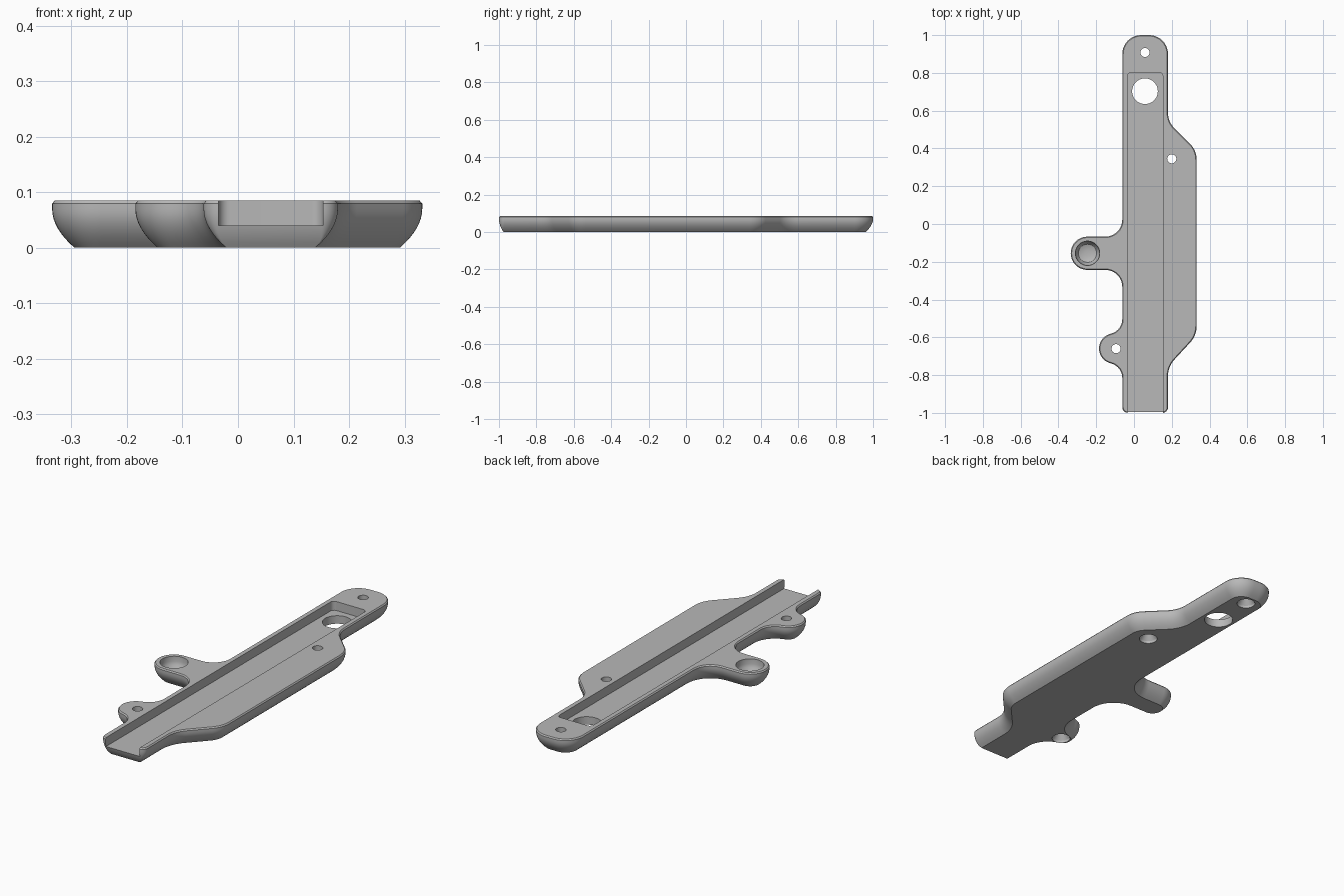
import bpy
import bmesh
from math import pi, sin, cos, tan
from mathutils import Vector

if "Cube" in bpy.data.objects:
    bpy.data.objects.remove(bpy.data.objects["Cube"])

TOP = 0.085
grey = bpy.data.materials.new("plain_grey")
grey.use_nodes = True
grey.diffuse_color = (0.48, 0.48, 0.48, 1)
grey.node_tree.nodes["Principled BSDF"].inputs["Base Color"].default_value = (0.48, 0.48, 0.48, 1)


def outline(corners, inset=0.0, front_scale=1.0, steps=10):
    """Counter-clockwise polygon moved inward, with every corner filleted."""
    n = len(corners)
    pts = [Vector(c[:2]) for c in corners]
    dirs = [(pts[(i + 1) % n] - pts[i]).normalized() for i in range(n)]
    loop = []
    for i in range(n):
        d0, d1 = dirs[i - 1], dirs[i]
        n0, n1 = Vector((-d0.y, d0.x)), Vector((-d1.y, d1.x))
        # the front edge may be moved by a smaller amount
        a = inset * (front_scale if d0.x > 0.99 and pts[i].y < -0.9 else 1)
        b = inset * (front_scale if d1.x > 0.99 and pts[i].y < -0.9 else 1)
        det = n0.x * n1.y - n0.y * n1.x
        p = pts[i] + Vector(((a * n1.y - b * n0.y) / det, (b * n0.x - a * n1.x) / det))
        turn = d0.angle_signed(d1) * -1
        side = 1 if turn > 0 else -1
        r = max(corners[i][2] - side * inset, 0.003)
        start = p - d0 * r * tan(abs(turn) / 2)
        centre = start + n0 * r * side
        for k in range(steps + 1):
            t = turn * k / steps
            v = start - centre
            loop.append(centre + Vector((v.x * cos(t) - v.y * sin(t), v.x * sin(t) + v.y * cos(t))))
    return loop


def loft(name, rings):
    """Closed solid through stacked rings of (points, z)."""
    bm = bmesh.new()
    rows = [[bm.verts.new((p.x, p.y, z)) for p in pts] for pts, z in rings]
    for lo, hi in zip(rows, rows[1:]):
        for i in range(len(lo)):
            j = (i + 1) % len(lo)
            bm.faces.new((lo[i], lo[j], hi[j], hi[i]))
    bm.faces.new(rows[0][::-1])
    bm.faces.new(rows[-1])
    bmesh.ops.recalc_face_normals(bm, faces=bm.faces)
    mesh = bpy.data.meshes.new(name)
    bm.to_mesh(mesh)
    bm.free()
    mesh.materials.append(grey)
    obj = bpy.data.objects.new(name, mesh)
    bpy.context.collection.objects.link(obj)
    return obj


def turned(name, x, y, profile, sides=48):
    """Round cutter from (radius, z) pairs."""
    return loft(name, [([Vector((x + r * cos(2 * pi * i / sides), y + r * sin(2 * pi * i / sides)))
                         for i in range(sides)], z) for r, z in profile])


# Plate outline: x, y, fillet radius
plate_corners = [
    (-0.062, -1, 0.03), (0.18, -1, 0.03),
    (0.18, -0.755, 0.13), (0.332, -0.59, 0.13),
    (0.332, 0.39, 0.12), (0.18, 0.54, 0.12),
    (0.18, 1, 0.1), (-0.062, 1, 0.1),
    (-0.062, -0.067, 0.09), (-0.335, -0.067, 0.088),
    (-0.335, -0.243, 0.088), (-0.062, -0.243, 0.09),
    (-0.062, -0.562, 0.08), (-0.185, -0.6, 0.08),
    (-0.185, -0.72, 0.08), (-0.062, -0.755, 0.08),
]

# Plate with rounded underside and a thin chamfer on the top rim
rings = []
for k in range(9):
    z = 0.07 * k / 8
    rings.append((outline(plate_corners, 0.04 * (1 - k / 8) ** 2, 0.6), z))
rings.append((outline(plate_corners), TOP - 0.006))
rings.append((outline(plate_corners, 0.005), TOP))
plate = loft("mounting_plate", rings)

# Long channel, open at the front
channel = [(-0.035, -1.1, 0.005), (0.153, -1.1, 0.005), (0.153, 0.802, 0.02), (-0.035, 0.802, 0.02)]
cutters = [loft("channel_cutter", [(outline(channel), 0.04), (outline(channel), 0.2)])]

# Cable hole, countersunk screw holes and the blind pocket in the side lug
cutters.append(turned("cable_hole_cutter", 0.058, 0.703, [(0.068, -0.1), (0.068, 0.2)]))
for x, y in ((0.058, 0.908), (0.2, 0.345), (-0.095, -0.66)):
    cutters.append(turned("screw_hole_cutter", x, y,
                          [(0.043, -0.05), (0.043, 0.012), (0.024, 0.04), (0.024, 0.2)]))
cutters.append(turned("pocket_cutter", -0.246, -0.155,
                      [(0.015, 0.02), (0.035, 0.023), (0.048, 0.028), (0.06, 0.045),
                       (0.064, 0.06), (0.066, 0.2)]))

for c in cutters:
    c.hide_render = True
    mod = plate.modifiers.new(c.name, "BOOLEAN")
    mod.operation = "DIFFERENCE"
    mod.solver = "EXACT"
    mod.object = c

# Bake the cuts and remove the cutters
bpy.context.view_layer.update()
baked = bpy.data.meshes.new_from_object(plate.evaluated_get(bpy.context.evaluated_depsgraph_get()))
plate.modifiers.clear()
plate.data = baked
for c in cutters:
    bpy.data.objects.remove(c)

bpy.ops.object.select_all(action="DESELECT")
plate.select_set(True)
bpy.context.view_layer.objects.active = plate
bpy.ops.object.shade_smooth_by_angle(angle=0.5)
